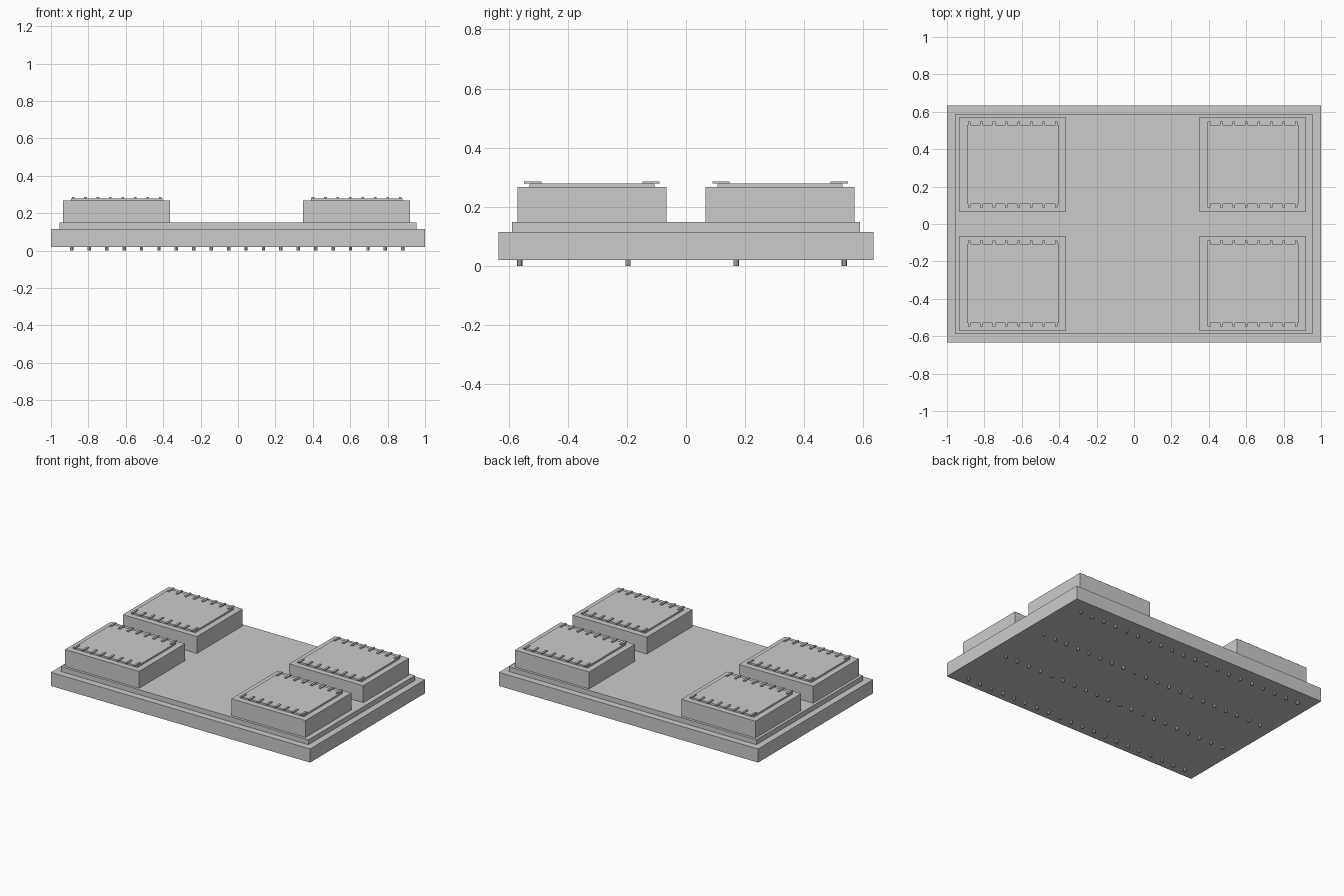
import bpy
import bmesh
from mathutils import Matrix, Vector

cube = bpy.data.objects.get("Cube")
if cube:
    bpy.data.objects.remove(cube, do_unlink=True)

# Single matte grey
grey = bpy.data.materials.new("light grey")
grey.use_nodes = True
colour = (0.6, 0.6, 0.6, 1)
grey.diffuse_color = colour
grey.node_tree.nodes["Principled BSDF"].inputs["Base Color"].default_value = colour


def add_box(bm, x, y, z):
    """Add a box from (low, high) ranges."""
    centre = Vector([(a + b) / 2 for a, b in (x, y, z)])
    size = [b - a for a, b in (x, y, z)]
    bmesh.ops.create_cube(
        bm, size=1, matrix=Matrix.Translation(centre) @ Matrix.Diagonal((*size, 1)))


def finish(bm, name):
    mesh = bpy.data.meshes.new(name)
    bm.to_mesh(mesh)
    bm.free()
    mesh.materials.append(grey)
    obj = bpy.data.objects.new(name, mesh)
    bpy.context.collection.objects.link(obj)
    return obj


def box(name, x, y, z):
    bm = bmesh.new()
    add_box(bm, x, y, z)
    return finish(bm, name)


BASE_Z, DECK_Z, BLOCK_Z = 0.02, 0.115, 0.149
PLATE_Z, PIN_Z, TOP_Z = 0.267, 0.279, 0.286

# Stepped base
box("base_slab", (-1, 1), (-0.634, 0.634), (BASE_Z, DECK_Z))
box("upper_step", (-0.955, 0.955), (-0.588, 0.588), (DECK_Z, BLOCK_Z))

# Four raised blocks, each with a top plate and two rows of pins
for side, cx in (("right", -0.649), ("left", 0.634)):
    for end, cy in (("front", -0.318), ("back", 0.318)):
        tag = f"{end}_{side}"
        box(f"block_{tag}", (cx - 0.286, cx + 0.286),
            (cy - 0.252, cy + 0.252), (BLOCK_Z, PLATE_Z))
        box(f"top_plate_{tag}", (cx - 0.245, cx + 0.245),
            (cy - 0.212, cy + 0.212), (PLATE_Z, PIN_Z))
        bm = bmesh.new()
        for i in range(8):
            px = cx + (i - 3.5) * 0.0665
            for s in (-1, 1):
                ends = sorted((cy + s * 0.171, cy + s * 0.229))
                add_box(bm, (px - 0.007, px + 0.007), ends, (PIN_Z, TOP_Z))
        finish(bm, f"pins_{tag}")

# Grid of small round feet under the slab
bm = bmesh.new()
for i in range(20):
    for j in range(4):
        spot = Vector((-0.888 + i * 0.0931, -0.562 + j * 0.3657, BASE_Z / 2))
        bmesh.ops.create_cone(bm, cap_ends=True, segments=8, radius1=0.009,
                              radius2=0.009, depth=BASE_Z,
                              matrix=Matrix.Translation(spot))
finish(bm, "feet")
